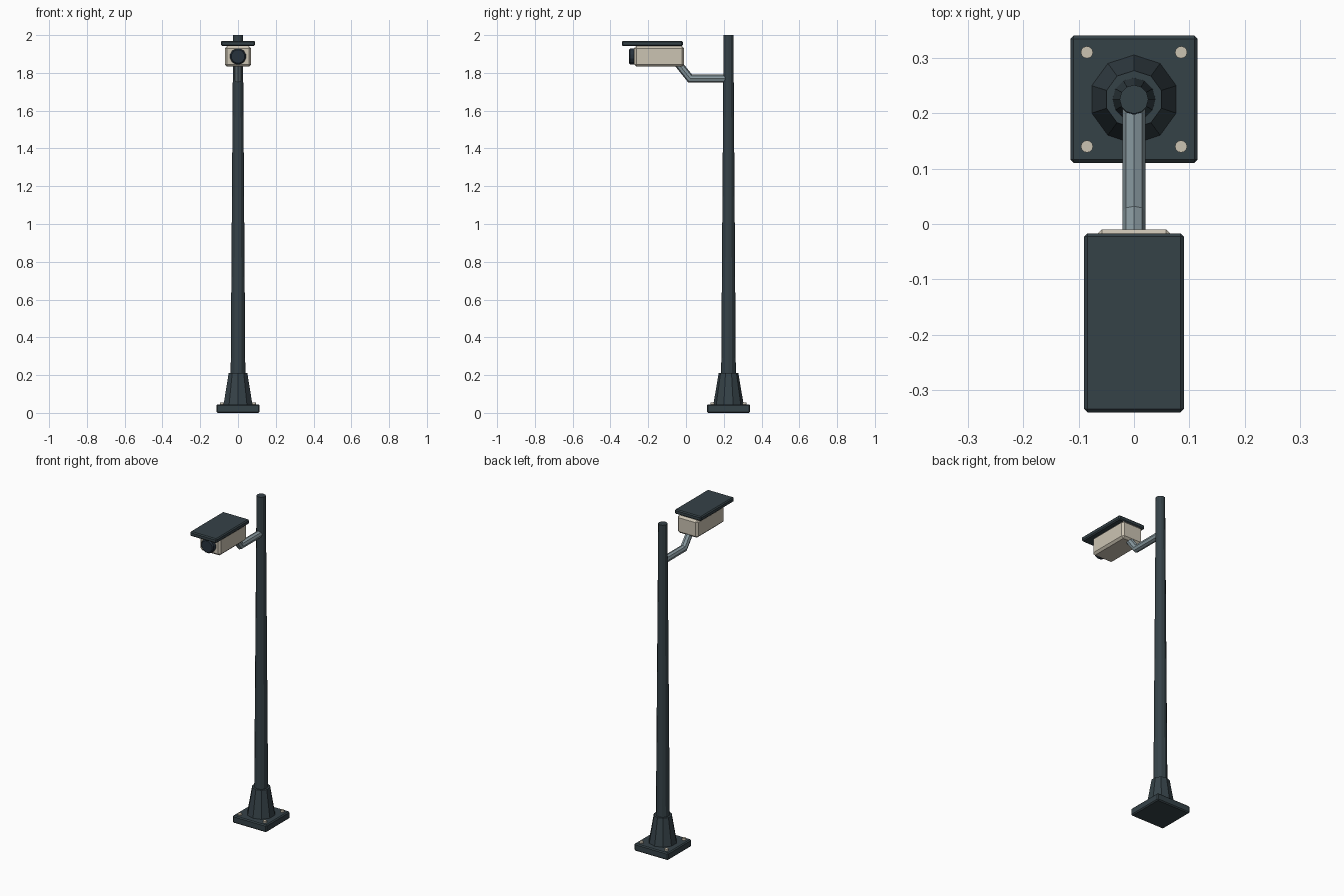
import bpy
import bmesh
from math import radians
from mathutils import Matrix, Vector

if "Cube" in bpy.data.objects:
    bpy.data.objects.remove(bpy.data.objects["Cube"])


def material(name, rgb):
    m = bpy.data.materials.new(name)
    m.use_nodes = True
    m.diffuse_color = (*rgb, 1)
    m.node_tree.nodes["Principled BSDF"].inputs["Base Color"].default_value = (*rgb, 1)
    return m


slate = material("dark slate", (0.036, 0.054, 0.064))
glass = material("dark lens", (0.020, 0.032, 0.046))
steel = material("blue grey steel", (0.25, 0.32, 0.35))
cream = material("warm cream", (0.60, 0.55, 0.45))

POLE_Y = 0.225


def finish(name, bm, mat):
    bmesh.ops.recalc_face_normals(bm, faces=bm.faces)
    mesh = bpy.data.meshes.new(name)
    bm.to_mesh(mesh)
    bm.free()
    mesh.materials.append(mat)
    ob = bpy.data.objects.new(name, mesh)
    bpy.context.collection.objects.link(ob)
    return ob


def box(name, low, high, bevel, mat):
    low, high = Vector(low), Vector(high)
    bm = bmesh.new()
    bmesh.ops.create_cube(bm, size=1, matrix=Matrix.Translation((low + high) / 2)
                          @ Matrix.Diagonal((*(high - low), 1)))
    bmesh.ops.bevel(bm, geom=bm.edges[:], offset=bevel, segments=1, affect='EDGES')
    return finish(name, bm, mat)


def lathe(name, origin, rings, sides, mat, turn=0, tilt=0):
    """Stack of (radius, height) rings along a tilted axis, capped at both ends."""
    place = (Matrix.Translation(origin) @ Matrix.Rotation(radians(tilt), 4, 'X')
             @ Matrix.Rotation(radians(turn), 4, 'Z'))
    bm = bmesh.new()
    loops = []
    for radius, height in rings:
        loops.append([bm.verts.new(place @ (Matrix.Rotation(radians(360 * i / sides), 4, 'Z')
                      @ Vector((radius, 0, height)))) for i in range(sides)])
    for a, b in zip(loops, loops[1:]):
        for i in range(sides):
            j = (i + 1) % sides
            bm.faces.new((a[i], a[j], b[j], b[i]))
    bm.faces.new(loops[0])
    bm.faces.new(loops[-1])
    return finish(name, bm, mat)


def tube(name, path, radius, sides, mat):
    """Mitred tube along a path in the x = 0 plane."""
    points = [Vector(p) for p in path]
    bm = bmesh.new()
    side = Vector((1, 0, 0))
    loops = []
    for k, p in enumerate(points):
        into = (p - points[k - 1]).normalized() if k else (points[1] - p).normalized()
        out = (points[k + 1] - p).normalized() if k + 1 < len(points) else into
        mid = (into + out).normalized()
        up = mid.cross(side) / mid.dot(into)
        ring = []
        for i in range(sides):
            spin = Matrix.Rotation(radians(360 * i / sides), 2)
            c, s = spin[0][0], spin[1][0]
            ring.append(bm.verts.new(p + radius * (c * side + s * up)))
        loops.append(ring)
    for a, b in zip(loops, loops[1:]):
        for i in range(sides):
            j = (i + 1) % sides
            bm.faces.new((a[i], a[j], b[j], b[i]))
    bm.faces.new(loops[0])
    bm.faces.new(loops[-1])
    return finish(name, bm, mat)


# Base plate with four anchor bolts
box("base_plate", (-0.115, POLE_Y - 0.115, 0), (0.115, POLE_Y + 0.115, 0.045), 0.006, slate)
for sx, x_name in ((-1, "right"), (1, "left")):
    for sy, y_name in ((-1, "front"), (1, "back")):
        lathe(f"anchor_bolt_{y_name}_{x_name}", (sx * 0.085, POLE_Y + sy * 0.085, 0),
              [(0.011, 0.03), (0.011, 0.056)], 12, cream)

# Flared collar and tapering pole
lathe("pole_collar", (0, POLE_Y, 0), [(0.081, 0.04), (0.052, 0.21)], 10, slate, turn=90)
lathe("pole", (0, POLE_Y, 0), [(0.04, 0.04), (0.026, 2.0)], 12, slate)

# Bent bracket arm
tube("bracket_arm", [(0, POLE_Y, 1.77), (0, 0.022, 1.77), (0, -0.05, 1.86)], 0.021, 8, steel)

# Camera housing, sun hood and lens
box("camera_housing", (-0.07, -0.275, 1.833), (0.07, -0.01, 1.942), 0.012, cream)
box("sun_hood", (-0.09, -0.34, 1.942), (0.09, -0.017, 1.97), 0.006, slate)
lathe("lens_barrel", (0, -0.26, 1.887), [(0.043, 0), (0.043, 0.036), (0.036, 0.043)], 12,
      glass, turn=15, tilt=90)
